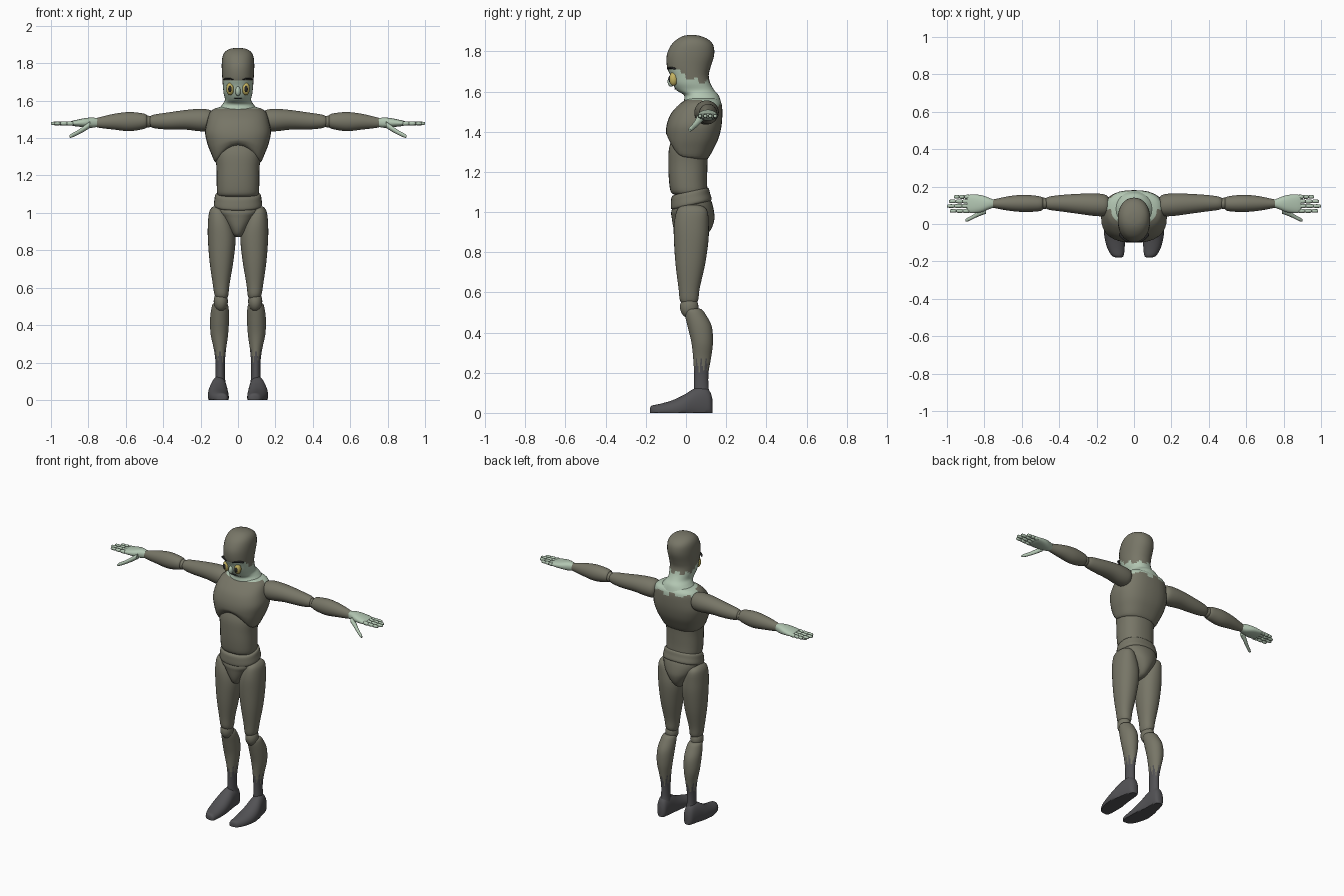
import bpy, bmesh, math
from mathutils import Vector


def material(name, rgb):
    m = bpy.data.materials.new(name)
    m.diffuse_color = (*rgb, 1)
    return m


OLIVE = material("olive_suit", (0.185, 0.18, 0.135))
SKIN = material("pale_green_skin", (0.45, 0.57, 0.45))
DARK = material("dark_grey_boot", (0.085, 0.084, 0.09))
YELLOW = material("yellow_eye", (0.55, 0.45, 0.12))
BLACK = material("black_detail", (0.02, 0.02, 0.02))


def smooth_sections(rows, steps):
    """Catmull-Rom interpolation between cross-sections."""
    out = []
    for i in range(len(rows) - 1):
        p = [Vector(rows[max(0, min(len(rows) - 1, i + k))]) for k in (-1, 0, 1, 2)]
        for j in range(steps):
            t = j / steps
            out.append(0.5 * (2 * p[1] + (p[2] - p[0]) * t
                              + (2 * p[0] - 5 * p[1] + 4 * p[2] - p[3]) * t * t
                              + (3 * p[1] - p[0] - 3 * p[2] + p[3]) * t ** 3))
    out.append(Vector(rows[-1]))
    return out


def loft(name, axis, rows, mats, power=2.0, steps=4, seg=32, side=1, warp=None, rule=None):
    """rows: (position along axis, a_min, a_max, b_min, b_max)."""
    bm = bmesh.new()
    rings = []
    for t, a0, a1, b0, b1 in smooth_sections(rows, steps):
        ring = []
        for k in range(seg):
            ang = 2 * math.pi * k / seg
            c, s = math.cos(ang), math.sin(ang)
            a = (a0 + a1) / 2 + (a1 - a0) / 2 * math.copysign(abs(c) ** (2 / power), c)
            b = (b0 + b1) / 2 + (b1 - b0) / 2 * math.copysign(abs(s) ** (2 / power), s)
            co = {"x": (t, a, b), "y": (a, t, b), "z": (a, b, t)}[axis]
            if warp:
                co = warp(*co)
            ring.append(bm.verts.new((co[0] * side, co[1], co[2])))
        rings.append(ring)
    for r0, r1 in zip(rings, rings[1:]):
        for k in range(seg):
            n = (k + 1) % seg
            bm.faces.new((r0[k], r0[n], r1[n], r1[k]))
    bm.faces.new(rings[0])
    bm.faces.new(rings[-1])
    bmesh.ops.recalc_face_normals(bm, faces=bm.faces)
    for f in bm.faces:
        f.smooth = True
        if rule:
            f.material_index = rule(f.calc_center_median())
    me = bpy.data.meshes.new(name)
    bm.to_mesh(me)
    bm.free()
    for m in mats:
        me.materials.append(m)
    me.set_sharp_from_angle(angle=math.radians(40))
    ob = bpy.data.objects.new(name, me)
    bpy.context.collection.objects.link(ob)
    return ob


def ball(name, centre, radii, mat, side=1):
    bm = bmesh.new()
    bmesh.ops.create_uvsphere(bm, u_segments=20, v_segments=12, radius=1)
    for v in bm.verts:
        v.co = Vector((side * (centre[0] + v.co.x * radii[0]),
                       centre[1] + v.co.y * radii[1], centre[2] + v.co.z * radii[2]))
    bmesh.ops.recalc_face_normals(bm, faces=bm.faces)
    for f in bm.faces:
        f.smooth = True
    me = bpy.data.meshes.new(name)
    bm.to_mesh(me)
    bm.free()
    me.materials.append(mat)
    bpy.context.collection.objects.link(bpy.data.objects.new(name, me))


def jag(p, cx, cy, n):
    """Zigzag around a vertical axis, 0..1."""
    u = math.atan2(p.y - cy, p.x - cx) / (2 * math.pi) * n
    return abs((u % 1) * 2 - 1)


# Head and neck: hood above, bare face and neck below
def head_rule(p):
    front = max(0.0, min(1.0, (0.04 - p.y) / 0.08))
    return 1 if p.z < 1.635 + 0.075 * front + 0.03 * jag(p, 0, 0.05, 7) * (1 - front) else 0


loft("head", "z", [(1.53, -.13, .13, -.01, .178), (1.555, -.105, .105, -.01, .172),
                   (1.582, -.082, .082, -.01, .162), (1.605, -.07, .07, -.045, .142),
                   (1.64, -.077, .077, -.068, .122), (1.68, -.081, .081, -.078, .113),
                   (1.72, -.084, .084, -.094, .122), (1.78, -.087, .087, -.096, .14),
                   (1.83, -.084, .084, -.075, .136), (1.86, -.07, .07, -.045, .11),
                   (1.877, -.042, .042, -.012, .07), (1.882, -.006, .006, .02, .034)],
     (OLIVE, SKIN), power=2.15, rule=head_rule)


# Ribcage with an arched lower front edge
def rib_warp(x, y, z):
    low = max(0.0, min(1.0, (1.40 - z) / 0.13))
    front = max(0.0, min(1.0, (0.06 - y) / 0.12))
    return x, y, z + 0.10 * low * front * max(0.0, 1 - (abs(x) / 0.125) ** 2)


def chest_rule(p):
    return 1 if p.z > 1.545 - 0.03 * jag(p, 0, 0.05, 9) * (p.y > 0.08) + 0.012 * (p.y < 0.08) else 0


loft("chest", "z", [(1.262, -.10, .10, -.065, .095), (1.27, -.122, .122, -.082, .112),
                    (1.32, -.145, .145, -.094, .14), (1.37, -.164, .164, -.099, .163),
                    (1.43, -.176, .176, -.097, .177), (1.49, -.166, .166, -.075, .181),
                    (1.535, -.152, .152, -.035, .178), (1.555, -.13, .13, -.008, .168),
                    (1.565, -.10, .10, .01, .155)],
     (OLIVE, SKIN), power=2.5, warp=rib_warp, rule=chest_rule)

# Abdomen
loft("abdomen", "z", [(1.085, -.09, .09, -.05, .09), (1.10, -.11, .11, -.075, .105),
                      (1.16, -.114, .114, -.085, .105), (1.24, -.115, .115, -.088, .107),
                      (1.32, -.122, .122, -.084, .11), (1.39, -.11, .11, -.06, .10)],
     (OLIVE,), power=2.3)


# Hips: tilted waist band over a wedge-shaped pelvis
def tilt(x, y, z):
    return x, y, z + 0.22 * (y - 0.02) * max(0.0, min(1.0, (z - 0.98) / 0.05))


loft("waist_band", "z", [(1.03, -.115, .115, -.065, .115), (1.04, -.129, .129, -.075, .128),
                         (1.07, -.126, .126, -.075, .12), (1.098, -.12, .12, -.07, .112),
                         (1.104, -.10, .10, -.05, .09)], (OLIVE,), power=2.3, warp=tilt)
loft("pelvis", "z", [(0.872, -.016, .016, -.02, .07), (0.885, -.032, .032, -.045, .10),
                     (0.92, -.055, .055, -.062, .128), (0.97, -.09, .09, -.071, .142),
                     (1.01, -.118, .118, -.074, .135), (1.045, -.124, .124, -.068, .12)],
     (OLIVE,), power=2.2, warp=tilt)

for side, tag in ((1, "left"), (-1, "right")):
    def part(name, axis, rows, mats, **kw):
        return loft(f"{tag}_{name}", axis, rows, mats, side=side, **kw)

    # Leg
    part("thigh", "z", [(0.535, .062, .108, -.01, .04), (0.56, .052, .125, -.03, .06),
                        (0.62, .045, .135, -.037, .068), (0.74, .025, .152, -.052, .095),
                        (0.86, .013, .161, -.06, .112), (0.94, .028, .161, -.06, .113),
                        (1.00, .055, .155, -.048, .108), (1.025, .075, .143, -.03, .09),
                        (1.035, .09, .13, 0, .06)], (OLIVE,), power=2.2)
    ball(f"{tag}_knee", (.092, .016, .527), (.038, .046, .055), OLIVE, side)

    def shin_rule(p):
        return 1 if p.z < 0.20 + 0.075 * jag(p, side * .096, .075, 8) else 0

    part("shin", "z", [(0.09, .066, .124, .04, .12), (0.13, .070, .120, .04, .112),
                       (0.20, .070, .120, .04, .112), (0.27, .064, .129, .036, .124),
                       (0.35, .053, .146, .027, .134), (0.43, .048, .149, .008, .128),
                       (0.49, .050, .142, -.006, .098), (0.515, .058, .132, -.004, .078),
                       (0.52, .075, .11, .015, .055)], (OLIVE, DARK), steps=6, rule=shin_rule)
    part("foot", "y", [(-.18, .068, .092, -.01, .022), (-.17, .056, .118, -.02, .036),
                       (-.13, .050, .142, -.025, .045), (-.07, .049, .158, -.03, .062),
                       (-.01, .052, .160, -.03, .09), (.04, .058, .150, -.03, .12),
                       (.09, .062, .138, -.03, .128), (.12, .068, .128, -.02, .105),
                       (.132, .082, .112, -.01, .065)], (DARK,), power=2.2,
         warp=lambda x, y, z: (x, y, max(z, 0)))

    # Arm
    part("upper_arm", "x", [(.13, .07, .13, 1.47, 1.53), (.15, .045, .155, 1.44, 1.55),
                            (.20, .042, .163, 1.436, 1.556), (.28, .052, .162, 1.445, 1.55),
                            (.38, .066, .156, 1.446, 1.536), (.45, .075, .147, 1.453, 1.525),
                            (.475, .085, .135, 1.465, 1.512)], (OLIVE,))
    ball(f"{tag}_elbow", (.483, .11, 1.488), (.032, .031, .032), OLIVE, side)
    part("forearm", "x", [(.485, .085, .135, 1.465, 1.515), (.50, .07, .147, 1.45, 1.53),
                          (.58, .064, .156, 1.437, 1.539), (.66, .07, .15, 1.445, 1.53),
                          (.73, .082, .136, 1.453, 1.514), (.755, .087, .131, 1.457, 1.507)],
         (OLIVE,))

    # Hand: palm, four jointed fingers, thumb
    part("palm", "x", [(.745, .09, .128, 1.462, 1.504), (.78, .077, .142, 1.455, 1.51),
                       (.82, .062, .155, 1.458, 1.506), (.87, .058, .158, 1.463, 1.496),
                       (.892, .066, .152, 1.468, 1.49)], (SKIN,), power=2.4, seg=24)
    for name, y, tip in (("index", .07, .985), ("middle", .096, 1.0),
                         ("ring", .121, .99), ("little", .145, .962)):
        length = (tip - .88) / 3
        for j in range(3):
            x0, r, z = .88 + j * length, .0115 - .001 * j, 1.478
            part(f"{name}_finger_{j + 1}", "x",
                 [(x0 + d * length, y - q, y + q, z - q, z + q)
                  for d, q in ((0, r * .5), (.12, r), (.85, r * .92), (1, r * .45))],
                 (SKIN,), seg=12, steps=2)
    part("thumb", "x", [(.79, .055, .095, 1.455, 1.49), (.825, .043, .073, 1.433, 1.465),
                        (.86, .027, .05, 1.415, 1.440), (.89, .013, .033, 1.402, 1.424),
                        (.902, .014, .024, 1.402, 1.413)], (SKIN,), seg=14)

    # Face details
    ball(f"{tag}_eye", (.042, -.062, 1.663), (.021, .022, .034), YELLOW, side)
    ball(f"{tag}_pupil", (.043, -.079, 1.663), (.010, .008, .018), BLACK, side)
    part("eyebrow", "x", [(.024, -.096, -.084, 1.709, 1.714), (.045, -.092, -.074, 1.713, 1.722),
                          (.07, -.074, -.052, 1.712, 1.72), (.08, -.062, -.05, 1.709, 1.713)],
         (BLACK,), seg=10, steps=3)

# Nose and mouth
ball("nose", (0, -.074, 1.65), (.014, .018, .026), SKIN)
ball("mouth", (0, -.052, 1.612), (.022, .006, .003), BLACK)
